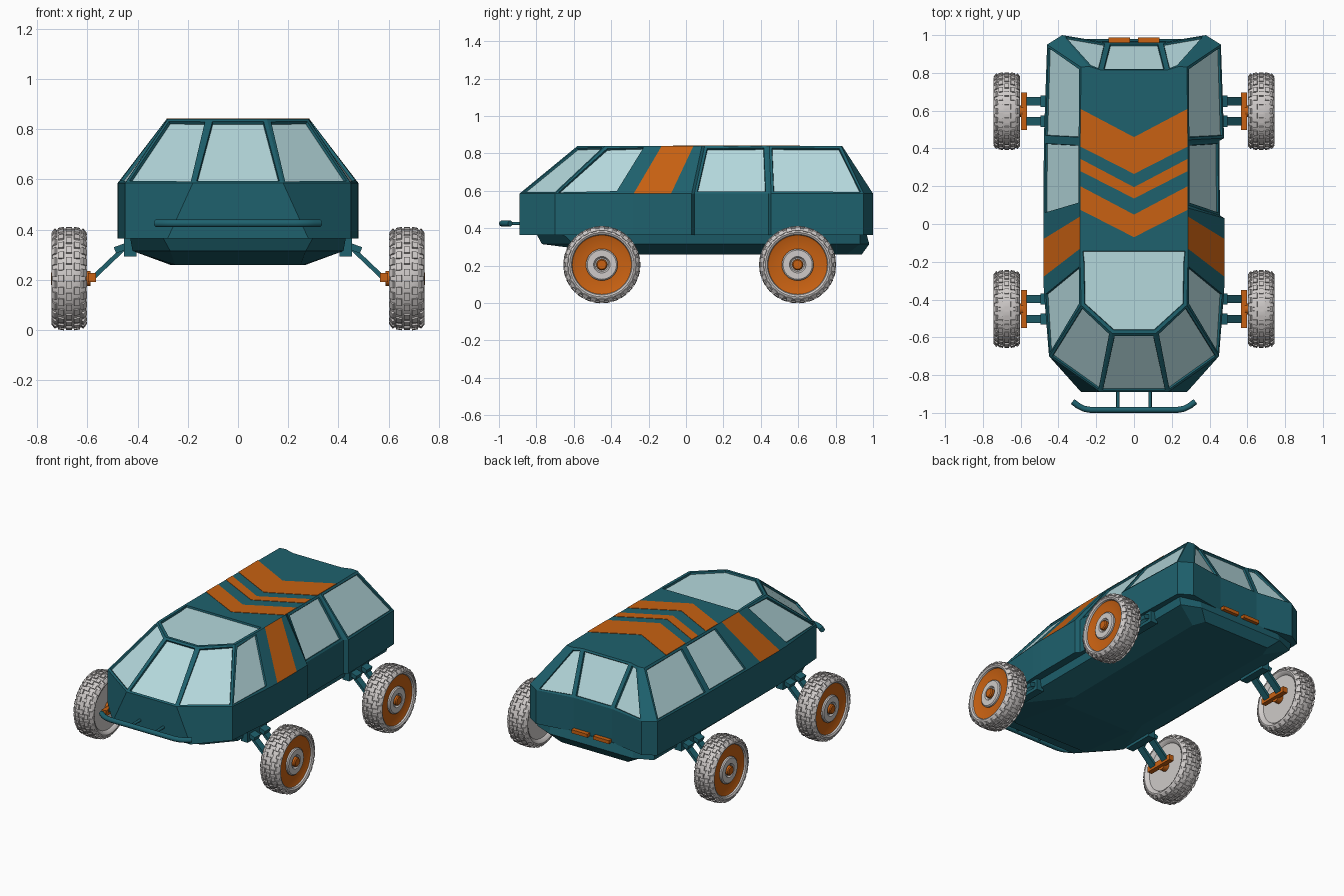
import bpy, bmesh
from math import sin, cos, pi, radians
from mathutils import Matrix, Vector

if "Cube" in bpy.data.objects:
    bpy.data.objects.remove(bpy.data.objects["Cube"])


def material(name, rgb):
    m = bpy.data.materials.new(name)
    m.diffuse_color = (*rgb, 1)
    m.use_nodes = True
    m.node_tree.nodes["Principled BSDF"].inputs["Base Color"].default_value = m.diffuse_color
    return m


TEAL = material("teal paint", (0.013, 0.12, 0.155))
ORANGE = material("orange paint", (0.58, 0.12, 0.006))
GLASS = material("pale glass", (0.46, 0.69, 0.72))
RUBBER = material("light grey", (0.62, 0.59, 0.58))


def finish(name, bm, mats, smooth=None):
    bmesh.ops.recalc_face_normals(bm, faces=bm.faces)
    me = bpy.data.meshes.new(name)
    bm.to_mesh(me)
    bm.free()
    for m in mats:
        me.materials.append(m)
    if smooth:
        for p in me.polygons:
            p.use_smooth = True
        me.set_sharp_from_angle(angle=radians(smooth))
    return place(name, me)


def place(name, me, matrix=Matrix()):
    ob = bpy.data.objects.new(name, me)
    ob.matrix_world = matrix
    bpy.context.collection.objects.link(ob)
    return ob


def loft(bm, rings, cap_end=True):
    vs = [[bm.verts.new(p) for p in r] for r in rings]
    n = len(rings[0])
    walls = [[bm.faces.new((a[i], a[(i + 1) % n], b[(i + 1) % n], b[i])) for i in range(n)]
             for a, b in zip(vs, vs[1:])]
    bm.faces.new(vs[0])
    if cap_end:
        bm.faces.new(vs[-1])
    return vs, walls


def box(bm, center, size, rot=Matrix()):
    bmesh.ops.create_cube(bm, size=1, matrix=Matrix.Translation(center) @ rot @ Matrix.Diagonal((*size, 1)))


def lathe(name, profile, mat, segs=48, smooth=35):
    # profile of (x, radius) turned around the x axis
    bm = bmesh.new()
    loft(bm, [[(x, r * cos(2 * pi * i / segs), r * sin(2 * pi * i / segs)) for i in range(segs)]
              for x, r in profile])
    return finish(name, bm, [mat], smooth)


# Body: columns from front to back as (belt x, y, roof x, y, panel after it)
def columns(door):
    return [(.18, -.89, .115, -.58, 2), (.45, -.70, .28, -.43, 2), (.477, -.36, .285, -.21, 0),
            (.48, -.28, .285, -.13, 1), (.48, -.08, .285, .04, 0), (.48, .03, .285, .085, 0),
            (.48 - door, .045, .285, .10, 2), (.477 - door, .44, .285, .43, 0),
            (.477, .455, .285, .445, 2), (.46, .95, .28, .83, 0), (.38, 1.0, .24, .835, 2),
            (.14, .96, .175, .815, 2)]


right, left = columns(.025), columns(0)
ring = [(1, c) for c in right] + [(-1, c) for c in reversed(left)]
belt = [(s * c[0], c[1], .585) for s, c in ring]
roof = [(s * c[2], c[3], .84) for s, c in ring]
base = [(s * (.28 if c[1] < -.8 else c[0]), c[1], .365) for s, c in ring]
kinds = [c[4] for c in right] + [c[4] for c in reversed(left[:-1])] + [2]

bm = bmesh.new()
vs, walls = loft(bm, [base, belt, roof], cap_end=False)
for f, k in zip(walls[1], kinds):
    f.material_index = k
top = vs[2]
sky = bm.faces.new(top[:4] + top[-4:])
sky.material_index = 2
bm.faces.new(top[3:-3])
bmesh.ops.recalc_face_normals(bm, faces=bm.faces)
panes = [f for f in bm.faces if f.material_index == 2]
made = bmesh.ops.inset_individual(bm, faces=panes, thickness=.02, depth=0)["faces"]
for f in made:
    f.material_index = 0
made = bmesh.ops.inset_individual(bm, faces=panes, thickness=.003, depth=-.012)["faces"]
for f in made:
    f.material_index = 0
finish("body_with_windows", bm, [TEAL, ORANGE, GLASS])

# Roof chevrons pointing forward
bm = bmesh.new()
for hi, lo in ((.61, .41), (.345, .28), (.20, .075)):
    outline = [(-.284, hi), (0, hi - .15), (.284, hi), (.284, lo), (0, lo - .145), (-.284, lo)]
    loft(bm, [[(x, y, z) for x, y in outline] for z in (.838, .8425)])
finish("roof_chevrons", bm, [ORANGE])

# Tapered belly
bm = bmesh.new()
levels = [(.37, [(.30, -.80), (.43, -.66), (.43, .93), (.30, .965)]),
          (.315, [(.27, -.77), (.42, -.60), (.42, .93), (.30, .98)]),
          (.26, [(.25, -.34), (.26, -.24), (.27, .86), (.24, .94)])]
loft(bm, [[(x, y, z) for x, y in pts] + [(-x, y, z) for x, y in reversed(pts)] for z, pts in levels])
finish("belly", bm, [TEAL])

# Rear lights
bm = bmesh.new()
for s in (-1, 1):
    box(bm, (s * .078, .968, .377), (.115, .04, .022))
finish("rear_lights", bm, [ORANGE])


# Front bumper bar and its struts
def tube(name, paths, radius):
    cu = bpy.data.curves.new(name, 'CURVE')
    cu.dimensions = '3D'
    cu.bevel_depth = radius
    cu.bevel_resolution = 3
    cu.use_fill_caps = True
    for path in paths:
        sp = cu.splines.new('POLY')
        sp.points.add(len(path) - 1)
        for p, co in zip(sp.points, path):
            p.co = (*co, 1)
    cu.materials.append(TEAL)
    place(name, cu)


half = [(.325, -.94), (.295, -.963), (.265, -.978), (.23, -.984)]
tube("front_bumper", [[(-x, y, .425) for x, y in half] + [(x, y, .425) for x, y in reversed(half)]], .016)
tube("bumper_struts", [[(s * .085, -.87, .425), (s * .085, -.98, .425)] for s in (-1, 1)], .009)

# Wheel parts, outer side towards +x
tyre = lathe("tyre", [(-.05, .150), (-.064, .160), (-.070, .172), (-.066, .184), (-.05, .194), (-.025, .199),
                      (.025, .199), (.05, .194), (.066, .184), (.070, .172), (.064, .162), (.045, .155)], RUBBER)
disc = lathe("wheel_disc", [(0, .162), (.056, .162), (.050, .150), (.046, .08)], ORANGE)
hub = lathe("hub_ring", [(0, .085), (.056, .085), (.062, .078), (.062, .044), (.05, .036)], RUBBER, 32)
cap = lathe("hub_cap", [(-.085, .03), (.066, .03), (.072, .024), (.072, .012)], ORANGE, 16)

bm = bmesh.new()
rows = [(-.058, .187, -.9), (-.031, .197, -.2), (0, .1985, 0), (.031, .197, .2), (.058, .187, .9)]
count = 26
for j, (x, r, tilt) in enumerate(rows):
    for i in range(count):
        spin = Matrix.Rotation(2 * pi * (i + .5 * (j % 2)) / count, 4, 'X')
        rot = spin @ Matrix.Rotation(tilt, 4, 'Y')
        box(bm, spin @ Vector((x, 0, r)), (.023, .029, .014), rot)
tread = finish("tread_blocks", bm, [RUBBER])

# Suspension for one wheel: mount, two arms, orange carrier
bm = bmesh.new()
box(bm, (.43, 0, .33), (.05, .20, .075))
for y in (-.053, .053):
    a, b = Vector((.455, y, .325)), Vector((.578, y, .208))
    d = b - a
    rot = d.to_track_quat('X', 'Z').to_matrix().to_4x4()
    box(bm, (a + b) / 2, (d.length, .044, .018), rot)
    box(bm, (.462, y, .328), (.06, .06, .026), Matrix.Rotation(.35, 4, 'Y'))
arms = finish("suspension_arms", bm, [TEAL])
bm = bmesh.new()
box(bm, (.582, 0, .21), (.032, .20, .036))
carrier = finish("wheel_carrier", bm, [ORANGE])

# Place all four corners
wheel = [tyre, disc, hub, cap, tread]
for y, end in ((-.45, "front"), (.597, "rear")):
    for s, side in ((1, "right"), (-1, "left")):
        turn = Matrix.Rotation(0 if s > 0 else pi, 4, 'Z')
        for part in wheel:
            place(f"{end}_{side}_{part.name}", part.data, Matrix.Translation((s * .673, y, .205)) @ turn)
        for part in (arms, carrier):
            place(f"{end}_{side}_{part.name}", part.data, Matrix.Translation((0, y, 0)) @ turn)
for part in wheel + [arms, carrier]:
    bpy.data.objects.remove(part)
